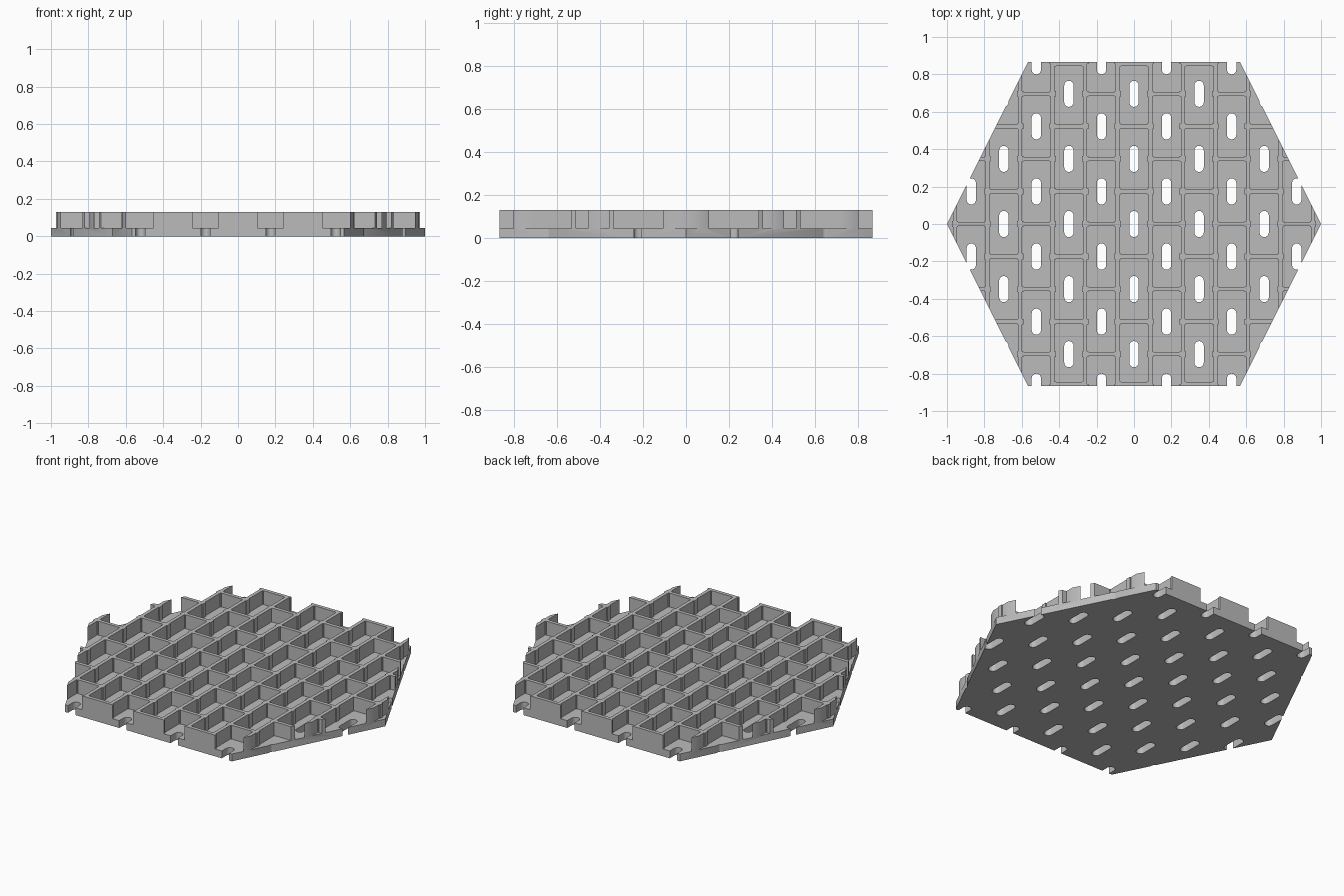
import bpy
import bmesh
import math

if "Cube" in bpy.data.objects:
    bpy.data.objects.remove(bpy.data.objects["Cube"])

PITCH = 0.348            # spacing of cells along y
COL = PITCH / 2          # spacing of columns along x
EDGE = 0.867             # half depth of the plate
CORNER = 0.566           # half length of the front and back edges
HEIGHT, FLOOR = 0.13, 0.045
WALL = 0.011             # half thickness of the lattice walls
POST, PROUD = 0.015, 0.006   # half length and projection of the junction posts

grey = bpy.data.materials.new("grey plastic")
grey.use_nodes = True
colour = (0.5, 0.5, 0.5, 1)
grey.diffuse_color = colour
grey.node_tree.nodes["Principled BSDF"].inputs["Base Color"].default_value = colour


def prisms(name, outlines, z0, z1):
    """Object made of outlines extruded from z0 to z1."""
    bm = bmesh.new()
    for pts in outlines:
        face = bm.faces.new([bm.verts.new((x, y, z0)) for x, y in pts])
        top = bmesh.ops.extrude_face_region(bm, geom=[face])["geom"]
        verts = [v for v in top if isinstance(v, bmesh.types.BMVert)]
        bmesh.ops.translate(bm, verts=verts, vec=(0, 0, z1 - z0))
    bmesh.ops.recalc_face_normals(bm, faces=bm.faces)
    mesh = bpy.data.meshes.new(name)
    bm.to_mesh(mesh)
    bm.free()
    mesh.materials.append(grey)
    obj = bpy.data.objects.new(name, mesh)
    bpy.context.collection.objects.link(obj)
    return obj


def pocket(cx, y0, y1, mid):
    """Rectangle notched by posts at its corners and mid sides."""
    w = COL / 2 - WALL
    n = w - PROUD
    c = POST - WALL
    right = [(n, y0), (n, y0 + c), (w, y0 + c),
             (w, mid - POST), (n, mid - POST), (n, mid + POST), (w, mid + POST),
             (w, y1 - c), (n, y1 - c), (n, y1)]
    left = [(-x, y) for x, y in reversed(right)]
    return [(cx + x, y) for x, y in right + left]


def slot(cx, cy, r=0.025, half=0.07, n=8):
    """Rounded slot, long in y."""
    pts = []
    for side, start in ((1, 0), (-1, math.pi)):
        for i in range(n + 1):
            a = start + math.pi * i / n
            pts.append((cx + r * math.cos(a), cy + side * (half - r) + r * math.sin(a)))
    return pts


# Staggered grid of pockets, each with a slot through its floor
pockets, slots = [], []
for col in range(-6, 7):
    for row in range(-3, 4):
        cx = col * COL
        cy = row * PITCH + (COL if col % 2 else 0)
        if abs(cy) > EDGE + 0.01:
            continue
        y0, y1 = cy - COL + WALL, cy + COL - WALL
        if col % 2 == 0:     # closed by the rim at front and back
            y0, y1 = max(y0, -EDGE + 2 * WALL), min(y1, EDGE - 2 * WALL)
        pockets.append(pocket(cx, y0, y1, cy))
        if abs(col) < 6:
            slots.append(slot(cx, cy))

# Hexagonal tray
tray = prisms("hexagonal_tray", [[(1, 0), (CORNER, EDGE), (-CORNER, EDGE),
                                  (-1, 0), (-CORNER, -EDGE), (CORNER, -EDGE)]], 0, HEIGHT)
cutters = [prisms("pocket_cutter", pockets, FLOOR, HEIGHT + 0.1),
           prisms("slot_cutter", slots, -0.1, FLOOR + 0.04)]
bpy.context.view_layer.objects.active = tray
for cutter in cutters:
    cutter.hide_render = True
    mod = tray.modifiers.new(cutter.name, "BOOLEAN")
    mod.operation = "DIFFERENCE"
    mod.solver = "EXACT"
    mod.object = cutter
    bpy.ops.object.modifier_apply(modifier=mod.name)
    bpy.data.objects.remove(cutter)

# Smooth slot ends, sharp walls
bpy.ops.object.select_all(action="DESELECT")
tray.select_set(True)
bpy.ops.object.shade_smooth_by_angle(angle=math.radians(30))
